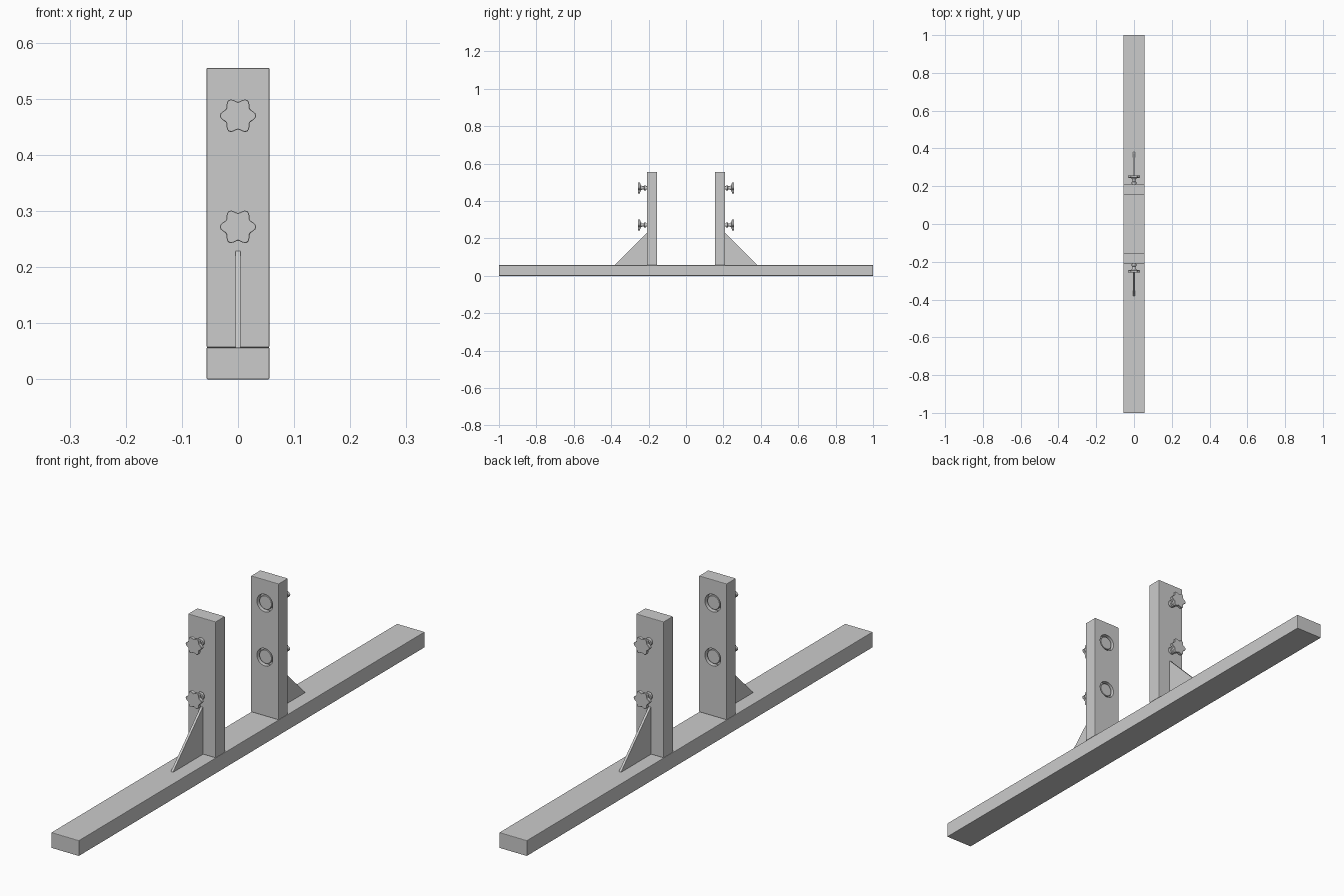
import bpy, bmesh, math

if "Cube" in bpy.data.objects:
    bpy.data.objects.remove(bpy.data.objects["Cube"])

KNOB_Z = (0.272, 0.47)


def finish(name, bm, bevel=0.0, mirror=False, cutters=(), smooth=False):
    bmesh.ops.recalc_face_normals(bm, faces=bm.faces)
    mesh = bpy.data.meshes.new(name)
    bm.to_mesh(mesh)
    bm.free()
    ob = bpy.data.objects.new(name, mesh)
    bpy.context.collection.objects.link(ob)
    if bevel:
        m = ob.modifiers.new("edge_bevel", 'BEVEL')
        m.width, m.segments = bevel, 2
    for c in cutters:
        m = ob.modifiers.new("bore", 'BOOLEAN')
        m.object, m.operation, m.solver = c, 'DIFFERENCE', 'EXACT'
    if mirror:
        m = ob.modifiers.new("mirror_sides", 'MIRROR')
        m.use_axis = (False, True, False)
        m.use_clip = False
        m.use_mirror_merge = False
    if smooth:
        bpy.ops.object.select_all(action='DESELECT')
        ob.select_set(True)
        bpy.context.view_layer.objects.active = ob
        bpy.ops.object.shade_smooth_by_angle(angle=math.radians(35))
    return ob


def prism(yz, half_x):
    """Extrude a y-z outline across x."""
    bm = bmesh.new()
    a = [bm.verts.new((-half_x, y, z)) for y, z in yz]
    b = [bm.verts.new((half_x, y, z)) for y, z in yz]
    n = len(yz)
    bm.faces.new(a)
    bm.faces.new(b)
    for i in range(n):
        bm.faces.new((a[i], a[(i + 1) % n], b[(i + 1) % n], b[i]))
    return bm


def rect(y0, y1, z0, z1):
    return [(y0, z0), (y1, z0), (y1, z1), (y0, z1)]


def turned(rings, z, n=48):
    """Closed loft along y; each ring is (y, radius, lobe depth)."""
    bm = bmesh.new()
    loops = []
    for y, r, lobe in rings:
        loop = []
        for i in range(n):
            a = math.tau * i / n
            q = r + lobe * math.cos(6 * a)
            loop.append(bm.verts.new((q * math.cos(a), y, z + q * math.sin(a))))
        loops.append(loop)
    for p, q in zip(loops, loops[1:]):
        for i in range(n):
            j = (i + 1) % n
            bm.faces.new((p[i], p[j], q[j], q[i]))
    bm.faces.new(loops[0])
    bm.faces.new(loops[-1])
    return bm


# Long base beam
finish("base_beam", prism(rect(-1, 1, 0, 0.057), 0.056), bevel=0.002)

# Bore cutters for the inner faces of the posts
cutters = []
for z in KNOB_Z:
    c = finish("bore_cutter", turned([(0.14, 0.032, 0), (0.172, 0.032, 0)], z))
    c.hide_render = True
    c.hide_set(True)
    cutters.append(c)

# Upright posts
finish("post", prism(rect(0.155, 0.209, 0.057, 0.555), 0.056),
       bevel=0.002, mirror=True, cutters=cutters)

# Triangular braces behind the posts
finish("brace", prism([(0.208, 0.056), (0.381, 0.056), (0.381, 0.059), (0.211, 0.229), (0.208, 0.229)],
                      0.0045), bevel=0.001, mirror=True)

for z in KNOB_Z:
    # Lobed knob with flared hub and collar
    finish("clamp_knob", turned([
        (0.206, 0.009, 0), (0.213, 0.009, 0), (0.213, 0.014, 0), (0.223, 0.014, 0),
        (0.224, 0.009, 0), (0.234, 0.009, 0), (0.244, 0.015, 0),
        (0.245, 0.0275, 0.004), (0.246, 0.0285, 0.004),
        (0.256, 0.0285, 0.004), (0.257, 0.0275, 0.004)], z), mirror=True, smooth=True)
    # Pressure pad seated in the bore
    finish("clamp_pad", turned([
        (0.174, 0.025, 0), (0.160, 0.025, 0), (0.159, 0.024, 0)], z),
        mirror=True, smooth=True)
